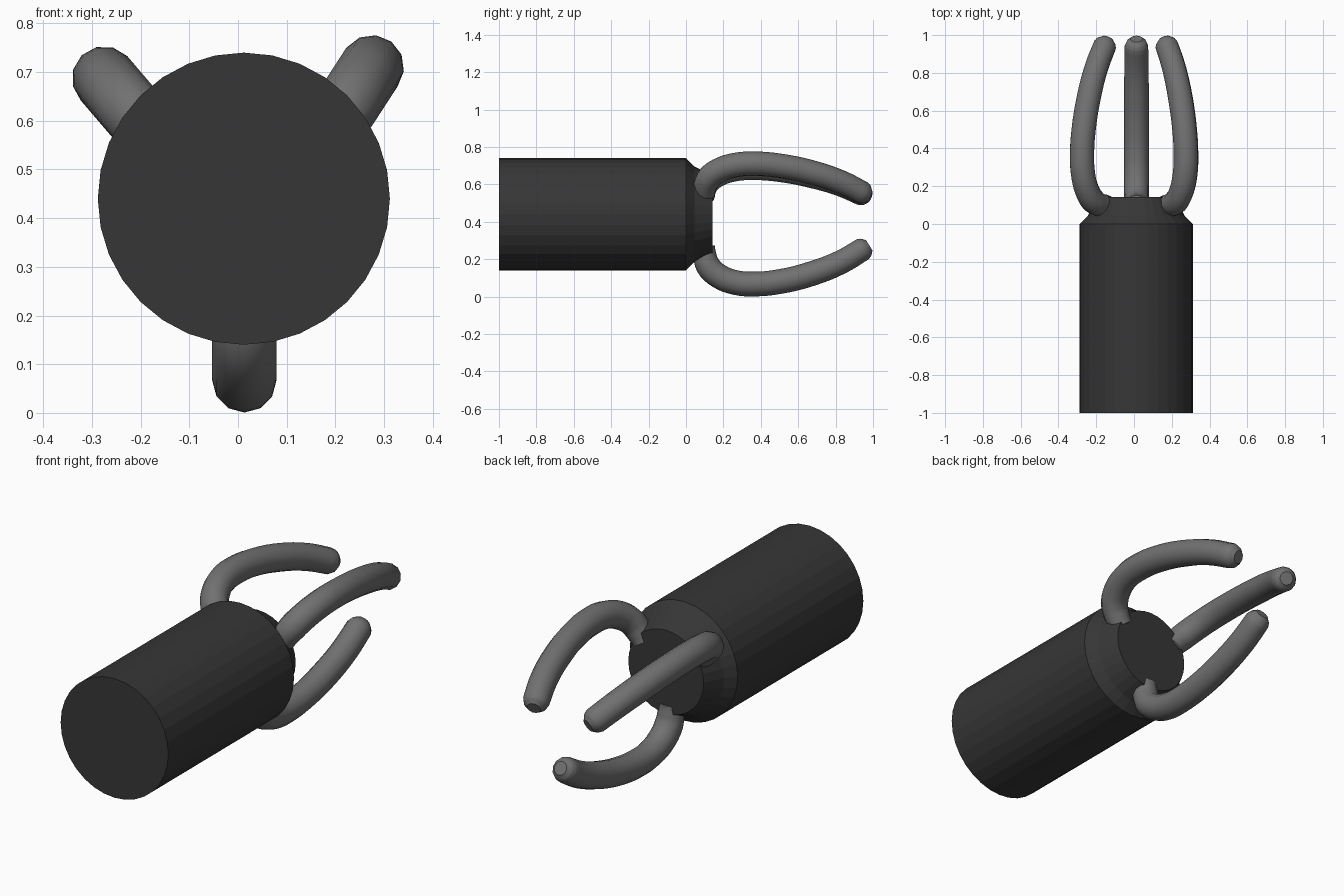
import bpy, bmesh
from math import sin, cos, pi, radians
from mathutils import Vector

cube = bpy.data.objects.get("Cube")
if cube:
    bpy.data.objects.remove(cube, do_unlink=True)


def material(name, grey):
    mat = bpy.data.materials.new(name)
    mat.use_nodes = True
    colour = (grey, grey, grey, 1)
    mat.diffuse_color = colour
    mat.node_tree.nodes["Principled BSDF"].inputs["Base Color"].default_value = colour
    return mat


charcoal = material("charcoal", 0.037)
steel = material("steel grey", 0.165)
AXIS = Vector((0.012, 0, 0.44))
SIDES = 32


# Barrel with a chamfered, tapering nose: rings of (y, radius)
def barrel(name, profile):
    bm = bmesh.new()
    rings = []
    for y, r in profile:
        angles = [2 * pi * i / SIDES for i in range(SIDES)]
        rings.append([bm.verts.new(AXIS + Vector((r * sin(a), y, r * cos(a)))) for a in angles])
    for low, high in zip(rings, rings[1:]):
        for i in range(SIDES):
            j = (i + 1) % SIDES
            bm.faces.new((low[i], low[j], high[j], high[i]))
    bm.faces.new(rings[0])
    bm.faces.new(rings[-1])
    bmesh.ops.recalc_face_normals(bm, faces=bm.faces)
    mesh = bpy.data.meshes.new(name)
    bm.to_mesh(mesh)
    bm.free()
    mesh.materials.append(charcoal)
    bpy.context.collection.objects.link(bpy.data.objects.new(name, mesh))


barrel("barrel", [(-1, 0.3), (0, 0.3), (0.045, 0.255), (0.142, 0.21)])

# Claw centre line: (y, distance outward from the bulge, thickness)
BULGE = 0.373
CLAW = [(0.098, 0.17, 0.85), (0.1, 0.21, 0.92), (0.118, 0.275, 1), (0.175, 0.33, 1),
        (0.265, 0.365, 1), (0.37, BULGE, 1), (0.5, 0.36, 1), (0.67, 0.318, 1),
        (0.83, 0.255, 0.97), (0.945, 0.187, 0.94), (0.962, 0.177, 0.82), (0.98, 0.166, 0.5)]


# Curved claw, turned about the barrel and passing through its bulge position
def claw(name, degrees, x, z):
    out = Vector((cos(radians(degrees)), 0, sin(radians(degrees))))
    curve = bpy.data.curves.new(name, "CURVE")
    curve.dimensions = "3D"
    curve.bevel_depth = 0.066
    curve.bevel_resolution = 4
    curve.resolution_u = 4
    curve.use_fill_caps = True
    spline = curve.splines.new("BEZIER")
    spline.bezier_points.add(len(CLAW) - 1)
    for point, (y, reach, thick) in zip(spline.bezier_points, CLAW):
        point.co = Vector((x, y, z)) + out * (reach - BULGE)
        point.radius = thick
        point.handle_left_type = point.handle_right_type = "AUTO"
    curve.materials.append(steel)
    obj = bpy.data.objects.new(name, curve)
    bpy.context.collection.objects.link(obj)
    bpy.ops.object.select_all(action="DESELECT")
    obj.select_set(True)
    bpy.context.view_layer.objects.active = obj
    bpy.ops.object.convert(target="MESH")
    bpy.ops.object.shade_smooth_by_angle(angle=radians(50))


claw("lower_claw", -90, 0.013, 0.067)
claw("upper_left_claw", 57, 0.275, 0.71)
claw("upper_right_claw", 130.5, -0.275, 0.687)
